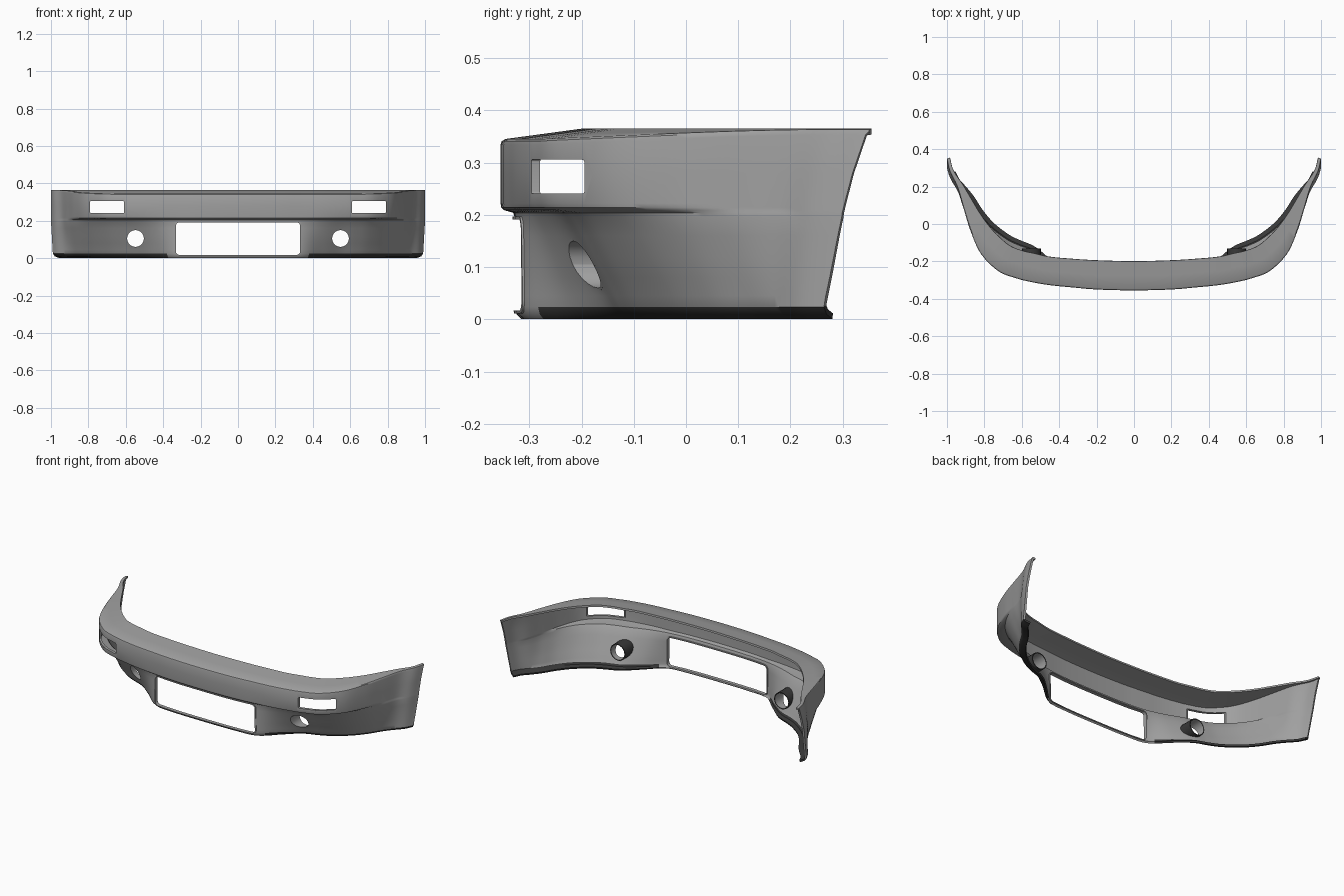
import bpy, bmesh, math
from mathutils import Vector
from mathutils.bvhtree import BVHTree

old = bpy.data.objects.get("Cube")
if old:
    bpy.data.objects.remove(old, do_unlink=True)


def flat_colour(name, value):
    mat = bpy.data.materials.new(name)
    mat.use_nodes = True
    mat.diffuse_color = (value, value, value, 1)
    mat.node_tree.nodes["Principled BSDF"].inputs["Base Color"].default_value = (value, value, value, 1)
    return mat


grey = flat_colour("primer grey", .35)
dark = flat_colour("dark plastic", .04)

# Plan curves of one half, from the middle to the wheel arch
BAND = [(0, -.355), (.2, -.35), (.34, -.338), (.45, -.327), (.55, -.31), (.63, -.29),
        (.725, -.252), (.818, -.16), (.873, -.04), (.91, .08), (.945, .2), (.985, .285), (1, .35)]
LEDGE = [(0, -.328), (.2, -.325), (.34, -.311), (.45, -.28), (.55, -.24), (.63, -.215),
         (.71, -.18), (.797, -.11), (.865, -.02), (.91, .08), (.94, .17), (.98, .24), (1, .298)]
BASE = [(0, -.328), (.2, -.325), (.34, -.308), (.45, -.22), (.54, -.155), (.62, -.125),
        (.69, -.09), (.775, -.025), (.84, .05), (.885, .12), (.925, .17), (.965, .215), (.99, .264)]
FLANGE = [(0, -.2), (.2, -.195), (.33, -.187), (.45, -.176), (.53, -.158), (.6, -.142),
          (.67, -.112), (.75, -.04), (.813, .04), (.868, .13), (.915, .21), (.965, .285), (.985, .355)]
SPANS = len(BAND) - 1


def along(curve, s):
    """Smooth point on a plan curve at station s."""
    p = [Vector(c) for c in curve]
    p = [Vector((-p[1].x, p[1].y))] + p + [2 * p[-1] - p[-2]]
    i = min(int(s), SPANS - 1)
    t = s - i
    a, b, c, d = p[i:i + 4]
    return b + (c - a) * t / 2 + (a - 2.5 * b + 2 * c - d / 2) * t**2 + (1.5 * (b - c) + (d - a) / 2) * t**3


def mix(a, b, t):
    return a + (b - a) * t


def smooth(a, b, x):
    t = min(max((x - a) / (b - a), 0), 1)
    return t * t * (3 - 2 * t)


def section(s):
    """Vertical section of the shell at station s, from the flange down to the lip."""
    u, l, b, f = (along(c, s) for c in (BAND, LEDGE, BASE, FLANGE))
    end = smooth(8, 11, s)
    top = .344 + .019 * smooth(5, 10.5, s)
    rows = [(mix(f, u, t), mix(.365, top, t)) for t in (0, .5, .94)]
    rows.append((mix(f, u, .985), top - .003))
    for t, z in ((0, top - .01), (0, .28), (0, .222), (.05, .214), (.25, .209), (.9, .204)):
        rows.append((mix(u, l, max(t, end * ((top - z) / (top - .2)) ** .75)), z))
    rows += [(mix(l, b, t), z) for t, z in ((0, .196), (.22, .16), (.45, .12), (.68, .08), (.9, .045), (1, .024))]
    run = along(BASE, min(s + .1, SPANS)) - along(BASE, max(s - .1, 0))
    inward = Vector((-run.y, run.x)).normalized() * mix(.012, .036, smooth(2, 5, s))
    rows += [(b + inward * .3, .01), (b + inward, .001)]
    return [Vector((p.x, p.y, z)) for p, z in rows]


def finish(ob):
    bpy.ops.object.select_all(action='DESELECT')
    ob.select_set(True)
    bpy.context.view_layer.objects.active = ob
    bpy.ops.object.shade_smooth_by_angle(angle=math.radians(35))


def add_object(name, verts, faces):
    me = bpy.data.meshes.new(name)
    me.from_pydata([tuple(v) for v in verts], [], faces)
    me.materials.append(grey)
    me.materials.append(dark)
    ob = bpy.data.objects.new(name, me)
    bpy.context.collection.objects.link(ob)
    return ob


def outward(ob):
    bm = bmesh.new()
    bm.from_mesh(ob.data)
    bmesh.ops.recalc_face_normals(bm, faces=bm.faces)
    bm.to_mesh(ob.data)
    bm.free()


# Shell surface with a dark lip beside the plate recess
STEPS = 6
cols = [section(i / STEPS) for i in range(SPANS * STEPS + 1)]
n = len(cols[0])
verts = [v for c in cols for v in c]
faces = [(i * n + j, i * n + j + 1, (i + 1) * n + j + 1, (i + 1) * n + j)
         for i in range(len(cols) - 1) for j in range(n - 1)]
tree = BVHTree.FromPolygons(verts, faces)
shell = add_object("bumper_shell", verts, faces)
for face in shell.data.polygons:
    face.material_index = int(face.center.z < .022 and face.center.x > .38)
shell.modifiers.new("mirror", 'MIRROR').use_clip = True
solid = shell.modifiers.new("thickness", 'SOLIDIFY')
solid.thickness = .011
solid.offset = -1


def surface_y(x, z):
    hit = tree.ray_cast(Vector((max(abs(x), .001), -2, z)), Vector((0, 1, 0)))[0]
    return hit.y if hit else -.3


def rounded(cx, cz, w, h, r, grow=0, steps=5, edge=8):
    """Outline of a rounded opening, with extra points along its long edges."""
    pts = []
    for k, (sx, sz) in enumerate(((1, 1), (-1, 1), (-1, -1), (1, -1))):
        for i in range(steps + 1):
            a = math.pi / 2 * (k + i / steps)
            pts.append((cx + sx * (w / 2 - r) + (r + grow) * math.cos(a),
                        cz + sz * (h / 2 - r) + (r + grow) * math.sin(a)))
        if k in (0, 2) and w > 2 * r:
            x0, z0 = pts[-1]
            x1 = 2 * cx - x0
            pts += [(mix(x0, x1, e / edge), z0) for e in range(1, edge)]
    return pts


def cut(outline):
    m = len(outline)
    v = [(x, y, z) for y in (-.6, .1) for x, z in outline]
    f = [(i, (i + 1) % m, m + (i + 1) % m, m + i) for i in range(m)]
    cutter = add_object("cutter", v, f + [tuple(reversed(range(m))), tuple(range(m, 2 * m))])
    outward(cutter)
    cutter.hide_render = True
    mod = shell.modifiers.new("opening", 'BOOLEAN')
    mod.operation = 'DIFFERENCE'
    mod.solver = 'EXACT'
    mod.object = cutter
    return cutter


def collar(name, inner, outer, proud, back):
    """Thin wall lining an opening; lamp tubes are dark outside and behind."""
    m = len(inner)
    v = []
    for pts, rear in ((inner, 0), (outer, 0), (outer, 1), (inner, 1)):
        for x, z in pts:
            y = surface_y(x, z)
            v.append((x, back(y) if rear else y - proud, z))
    f = [(k * m + i, k * m + (i + 1) % m, (k + 1) % 4 * m + (i + 1) % m, (k + 1) % 4 * m + i)
         for k in range(4) for i in range(m)]
    ob = add_object(name, v, f)
    for face in ob.data.polygons:
        face.material_index = int("tube" in name and face.index // m in (1, 2))
    outward(ob)
    finish(ob)


# Openings: plate recess, indicators and fog lamps
openings = [("plate_frame", (0, .104, .665, .174, .02), .006, .004, lambda y: y + .018)]
for side, sx in (("left", 1), ("right", -1)):
    openings.append((side + "_indicator_frame", (sx * .7, .273, .18, .065, .004), .005, 0, lambda y: y + .017))
    openings.append((side + "_fog_lamp_tube", (sx * .548, .105, .09, .09, .045), .005, 0, lambda y: max(-.13, y + .016)))

cutters = [cut(rounded(*shape, wall * .6)) for _, shape, wall, _, _ in openings]
bpy.context.view_layer.objects.active = shell
shell.select_set(True)
for mod in list(shell.modifiers):
    bpy.ops.object.modifier_apply(modifier=mod.name)
for c in cutters:
    bpy.data.objects.remove(c, do_unlink=True)
finish(shell)

for name, shape, wall, proud, back in openings:
    collar(name, rounded(*shape), rounded(*shape, wall), proud, back)
